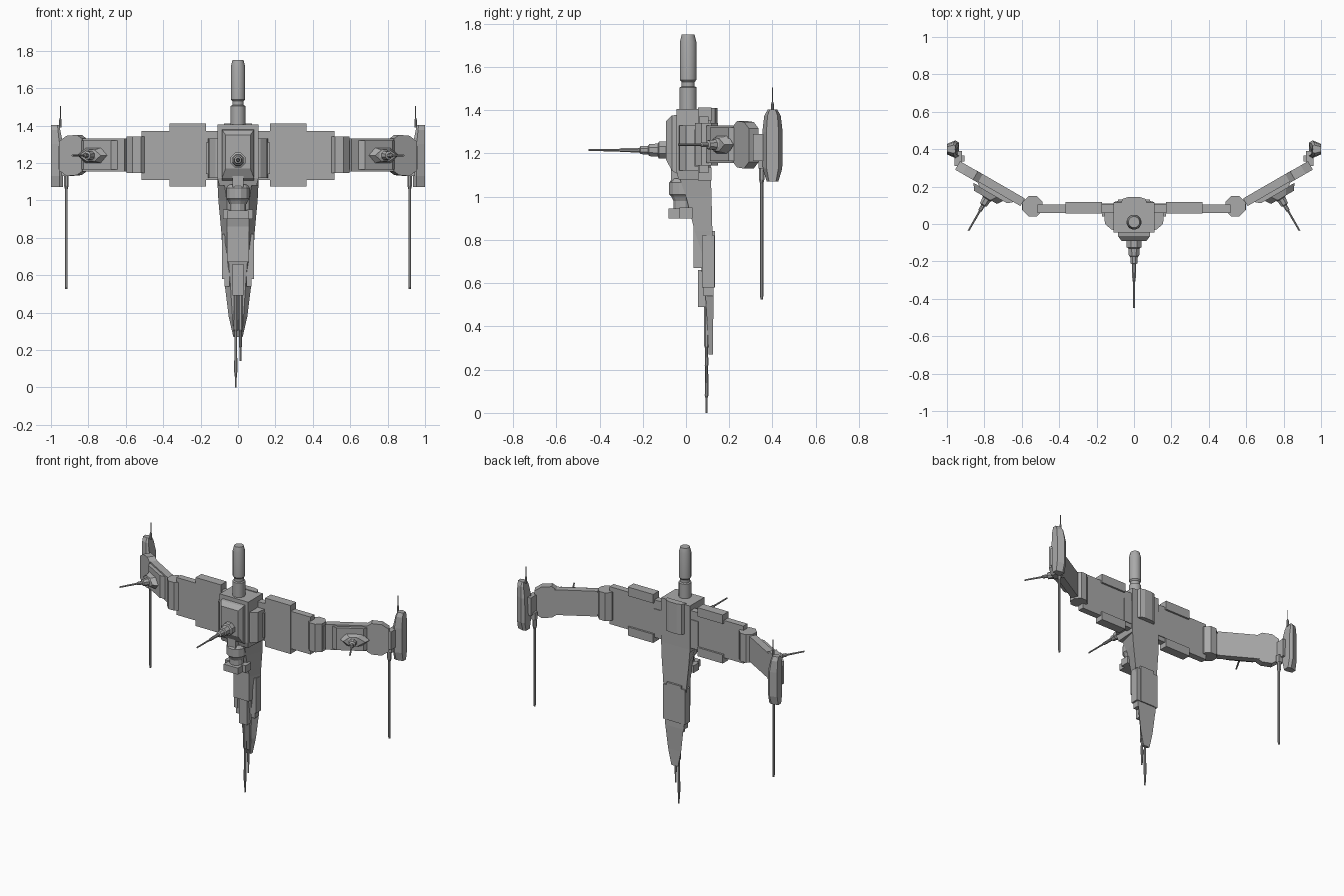
import bpy, bmesh, math
from mathutils import Matrix, Vector

cube = bpy.data.objects.get("Cube")
if cube:
    bpy.data.objects.remove(cube, do_unlink=True)

grey = bpy.data.materials.new("hull grey")
grey.use_nodes = True
GREY = (0.4, 0.4, 0.4, 1)
grey.diffuse_color = GREY
grey.node_tree.nodes["Principled BSDF"].inputs["Base Color"].default_value = GREY


def finish(name, bm, mirror):
    bmesh.ops.recalc_face_normals(bm, faces=bm.faces)
    mesh = bpy.data.meshes.new(name)
    bm.to_mesh(mesh)
    bm.free()
    mesh.materials.append(grey)
    ob = bpy.data.objects.new(name, mesh)
    bpy.context.collection.objects.link(ob)
    if mirror:
        ob.modifiers.new("mirror", "MIRROR")
    return ob


def loft(name, rings, mat=Matrix(), mirror=False):
    """Skin a stack of equal-sized point rings and cap both ends."""
    bm = bmesh.new()
    vs = [[bm.verts.new(mat @ Vector(p)) for p in ring] for ring in rings]
    n = len(vs[0])
    for a, b in zip(vs, vs[1:]):
        for i in range(n):
            bm.faces.new((a[i], a[(i + 1) % n], b[(i + 1) % n], b[i]))
    bm.faces.new(vs[0])
    bm.faces.new(vs[-1])
    return finish(name, bm, mirror)


def prism(name, axis, profile, lo, hi, mat=Matrix(), mirror=False):
    place = {"x": lambda a, b, d: (d, a, b),
             "y": lambda a, b, d: (a, d, b),
             "z": lambda a, b, d: (a, b, d)}[axis]
    rings = [[place(a, b, d) for a, b in profile] for d in (lo, hi)]
    return loft(name, rings, mat, mirror)


def box(name, x, y, z, mat=Matrix(), mirror=False):
    corners = [(x[0], y[0]), (x[1], y[0]), (x[1], y[1]), (x[0], y[1])]
    return prism(name, "z", corners, z[0], z[1], mat, mirror)


def lathe(name, steps, mat, sides=8, mirror=False, smooth=False):
    """Turned part along local z, from (radius, height) steps."""
    turn = [2 * math.pi * (i + 0.5) / sides for i in range(sides)]
    rings = [[(r * math.cos(t), r * math.sin(t), h) for t in turn] for r, h in steps]
    ob = loft(name, rings, mat, mirror)
    if smooth:
        bpy.ops.object.select_all(action="DESELECT")
        ob.select_set(True)
        bpy.context.view_layer.objects.active = ob
        bpy.ops.object.shade_smooth_by_angle(angle=math.radians(30))
    return ob


def taper(name, sections, mat=Matrix()):
    """Body from (z, front half width, back half width, front y, back y)."""
    return loft(name, [[(-f, y0, z), (f, y0, z), (b, y1, z), (-b, y1, z)]
                       for z, f, b, y0, y1 in sections], mat)


T = Matrix.Translation
FORWARD = Matrix.Rotation(math.pi / 2, 4, "X")

# Mast
lathe("mast", [(.04, 1.4), (.04, 1.505), (.031, 1.51), (.031, 1.53), (.039, 1.54),
               (.039, 1.715), (.03, 1.75)], T((0, .01, 0)), 16, smooth=True)

# Core block, rear spine and side pods
taper("core", [(1.08, .1, .11, -.035, .115), (1.12, .11, .11, -.045, .115),
               (1.405, .11, .11, -.045, .115)])
prism("rear_spine", "z", [(-.075, .1), (.075, .1), (.06, .135), (.03, .145),
                          (-.03, .145), (-.06, .135)], 1.2, 1.41)
prism("side_pod", "z", [(.08, -.035), (.12, -.03), (.155, 0), (.16, .05), (.16, .06), (.08, .06)],
      1.12, 1.33, mirror=True)
box("side_pod_panel", (.1, .17), (.04, .11), (1.14, 1.31), mirror=True)

# Front module and main gun
loft("front_module", [[(-w, y, lo), (w, y, lo), (w, y, hi), (-w, y, hi)]
                      for y, w, lo, hi in ((-.03, .085, 1.1, 1.38), (-.065, .085, 1.12, 1.375),
                                           (-.092, .066, 1.17, 1.35))])
box("gun_bracket", (-.03, .03), (-.07, -.02), (1.07, 1.14))
lathe("main_gun", [(.043, .08), (.043, .125), (.033, .13), (.03, .17), (.022, .175),
                   (.02, .21), (.011, .215), (.01, .3), (.006, .31), (.005, .45)],
      T((0, 0, 1.215)) @ FORWARD)

# Tapered keel
taper("keel", [(.27, .02, .025, .105, .125), (.38, .03, .05, .1, .125),
               (.54, .04, .07, .09, .128), (.67, .05, .08, .07, .125),
               (.84, .06, .09, .04, .122), (1.0, .06, .105, 0, .118),
               (1.1, .075, .11, -.035, .115)])
box("keel_front_block", (-.06, .06), (.035, .1), (.67, .9))
box("keel_lower_block", (-.03, .03), (.055, .1), (.49, .66))
box("keel_side_rail", (.055, .085), (.075, .132), (.58, .82), mirror=True)
box("keel_lower_rail", (.045, .073), (.08, .125), (.54, .72), mirror=True)
box("keel_back_plate", (-.055, .055), (.1, .135), (.58, .84))
box("keel_tip_strip", (-.025, .025), (.09, .115), (.36, .54))

# Chin turret
lathe("chin_turret", [(.045, .9), (.045, .98), (.055, 1.0), (.065, 1.01), (.065, 1.065),
                      (.05, 1.085)], T((0, -.015, 0)), 12)
box("chin_collar", (-.055, .055), (-.08, .04), (.9, .945))
box("chin_lug", (.045, .08), (-.03, .03), (.9, .95), mirror=True)

# Downward probes
for name, x, low in (("long_probe", -.012, 0), ("short_probe", .013, .14)):
    lathe(name, [(.005, low), (.006, low + .07), (.009, low + .08), (.008, .3), (.012, .31),
                 (.012, .5)], T((x, .095, 0)))

# Inner wings with raised panels and rear rims
box("inner_wing", (.1, .515), (.06, .105), (1.11, 1.37), mirror=True)
box("wing_panel", (.17, .365), (.055, .085), (1.075, 1.412), mirror=True)
for name, z in (("upper_rim", (1.35, 1.412)), ("lower_rim", (1.075, 1.135))):
    box(name, (.17, .365), (.055, .118), z, mirror=True)

# Wing hinges
lathe("hinge", [(.058, 1.145), (.058, 1.34)], T((.542, .095, 0)), mirror=True)
box("hinge_arm", (.54, .6), (.075, .13), (1.165, 1.32), mirror=True)

# Swept outer wings, built along local x
SWEEP = T((.57, .1, 0)) @ Matrix.Rotation(math.radians(30), 4, "Z")
box("outer_wing", (.03, .33), (-.022, .025), (1.155, 1.33), SWEEP, True)
prism("outer_wing_end", "y", [(.29, 1.33), (.32, 1.35), (.385, 1.345), (.43, 1.315),
                              (.43, 1.16), (.385, 1.13), (.32, 1.135), (.29, 1.155)],
      -.028, .024, SWEEP, True)
prism("outer_wing_plate", "z", [(.07, -.02), (.3, -.02), (.27, -.045), (.1, -.045)],
      1.165, 1.32, SWEEP, True)

# Wing gun with wedge mount
loft("gun_mount", [[(.12 + s, y, 1.24), (.16 + s, y, 1.24 - h), (.26 - s, y, 1.24 - h),
                    (.31 - s, y, 1.24), (.26 - s, y, 1.24 + h), (.16 + s, y, 1.24 + h)]
                   for y, s, h in ((-.04, 0, .042), (-.075, .025, .03))], SWEEP, True)
lathe("wing_gun", [(.034, .02), (.034, .075), (.026, .08), (.022, .115), (.012, .12),
                   (.011, .15), (.006, .155), (.005, .275)],
      SWEEP @ T((.205, 0, 1.24)) @ FORWARD, mirror=True)

# Wing tip pods, narrowing on the inner side
outline = [(-.027, 1.07), (.027, 1.07), (.045, 1.13), (.047, 1.3), (.038, 1.375),
           (.022, 1.402), (-.022, 1.402), (-.038, 1.375), (-.047, 1.3), (-.045, 1.13)]
loft("tip_pod", [[(x + max(0, z - 1.3) * lean, .4 + y * k, z) for y, z in outline]
                 for x, k, lean in ((.935, .75, .2), (.955, 1, .1), (1.0, .6, 0))], mirror=True)
box("tip_connector", (.92, .96), (.31, .39), (1.165, 1.29), mirror=True)

# Tip aerial and hanging rod
lathe("tip_aerial", [(.008, 1.39), (.007, 1.43), (.003, 1.44), (.003, 1.505)],
      T((.95, .4, 0)), mirror=True)
lathe("hanging_rod", [(.006, .525), (.008, .54), (.008, 1.06), (.014, 1.08), (.014, 1.13),
                      (.01, 1.14), (.01, 1.18)], T((.918, .35, 0)), mirror=True)
box("rod_bracket", (.905, .945), (.335, .365), (1.13, 1.18), mirror=True)
